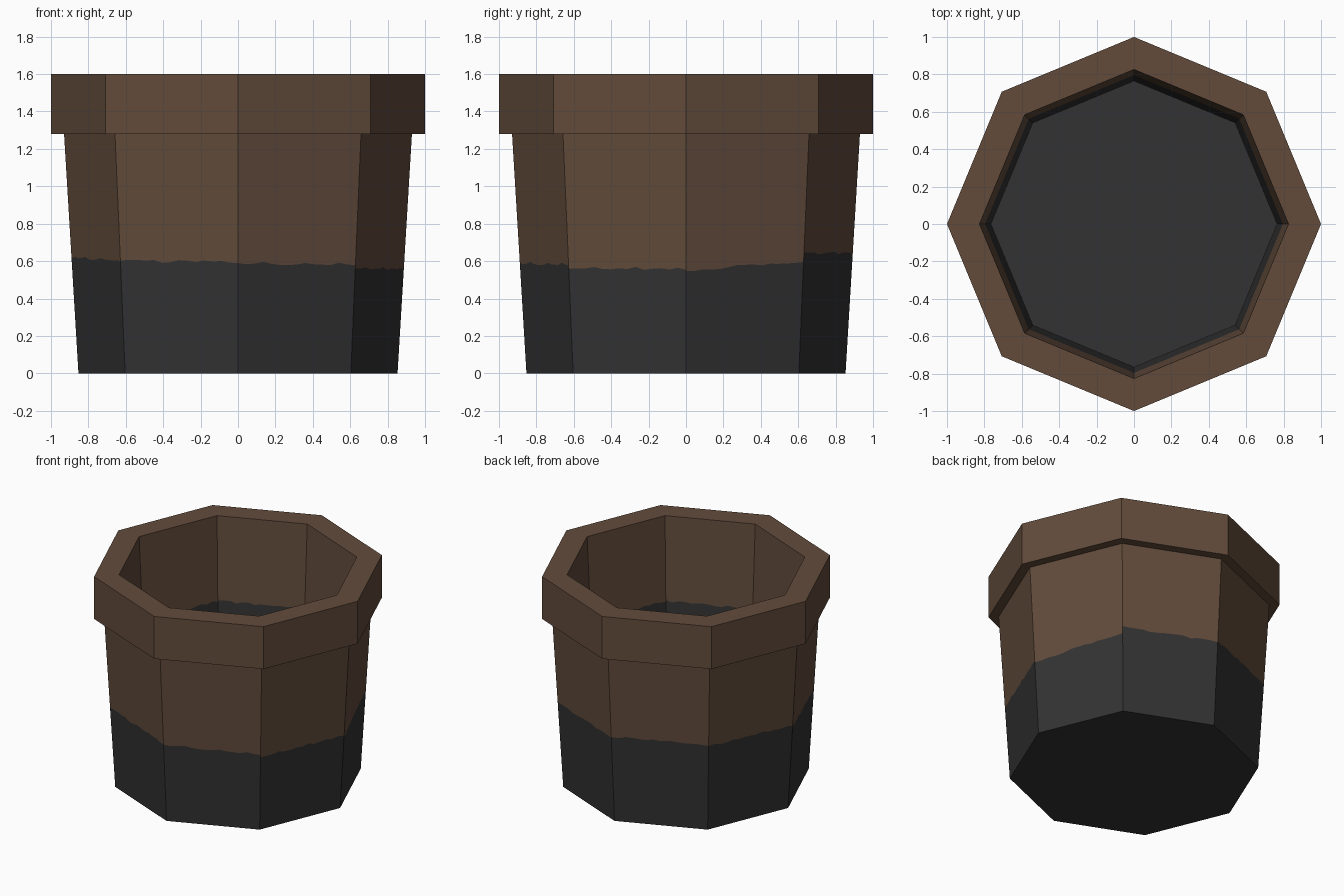
import bpy, bmesh, math, random
from mathutils import Vector

if "Cube" in bpy.data.objects:
    bpy.data.objects.remove(bpy.data.objects["Cube"])

random.seed(4)
SIDES = 8
COLS = 14  # strips per side for the ragged stain line


def material(name, rgb):
    m = bpy.data.materials.new(name)
    m.diffuse_color = (*rgb, 1)
    m.use_nodes = True
    m.node_tree.nodes["Principled BSDF"].inputs["Base Color"].default_value = m.diffuse_color
    return m


BROWN = material("brown clay", (0.122, 0.071, 0.044))
DARK = material("charcoal", (0.032, 0.032, 0.032))


def corner(i, r, z):
    a = math.tau * i / SIDES
    return Vector((r * math.cos(a), r * math.sin(a), z))


def finish(bm, name):
    mesh = bpy.data.meshes.new(name)
    bm.to_mesh(mesh)
    bm.free()
    mesh.materials.append(BROWN)
    mesh.materials.append(DARK)
    ob = bpy.data.objects.new(name, mesh)
    bpy.context.collection.objects.link(ob)
    return ob


def face(bm, points, mat=0):
    bm.faces.new([bm.verts.new(p) for p in points]).material_index = mat


def wall(bm, r0, z0, r1, z1, stain, inward=False):
    """Tapered eight-sided wall, dark below a ragged line, brown above."""
    for i in range(SIDES):
        a0, a1 = corner(i, r0, z0), corner(i + 1, r0, z0)
        b0, b1 = corner(i, r1, z1), corner(i + 1, r1, z1)
        start, end = stain[i]
        line = []
        for k in range(COLS + 1):
            t = k / COLS
            lo, hi = a0.lerp(a1, t), b0.lerp(b1, t)
            z = start + (end - start) * t + random.uniform(-0.008, 0.008)
            line.append((lo, lo.lerp(hi, (z - z0) / (z1 - z0)), hi))
        for (l0, m0, h0), (l1, m1, h1) in zip(line, line[1:]):
            for quad, mat in (([l0, l1, m1, m0], 1), ([m0, m1, h1, h0], 0)):
                face(bm, quad[::-1] if inward else quad, mat)


# Pot: outer wall, base, inner wall and inner floor
outer_stain = [(0.55, 0.60), (0.64, 0.645), (0.65, 0.655), (0.65, 0.635),
               (0.62, 0.605), (0.60, 0.595), (0.59, 0.583), (0.568, 0.555)]
inner_stain = [(0.97, 0.97)] * SIDES
bm = bmesh.new()
wall(bm, 0.853, 0, 0.93, 1.28, outer_stain)
wall(bm, 0.765, 0.32, 0.826, 1.6, inner_stain, inward=True)
face(bm, [corner(-i, 0.853, 0) for i in range(SIDES)], 1)
face(bm, [corner(i, 0.765, 0.32) for i in range(SIDES)], 1)
finish(bm, "pot_body")

# Rim: underside lip, outer band and flat top
profile = [(0.93, 1.28), (1.0, 1.28), (1.0, 1.6), (0.826, 1.6)]
bm = bmesh.new()
rings = [[bm.verts.new(corner(i, r, z)) for i in range(SIDES)] for r, z in profile]
for low, high in zip(rings, rings[1:]):
    for i in range(SIDES):
        j = (i + 1) % SIDES
        bm.faces.new((low[i], low[j], high[j], high[i]))
finish(bm, "pot_rim")
